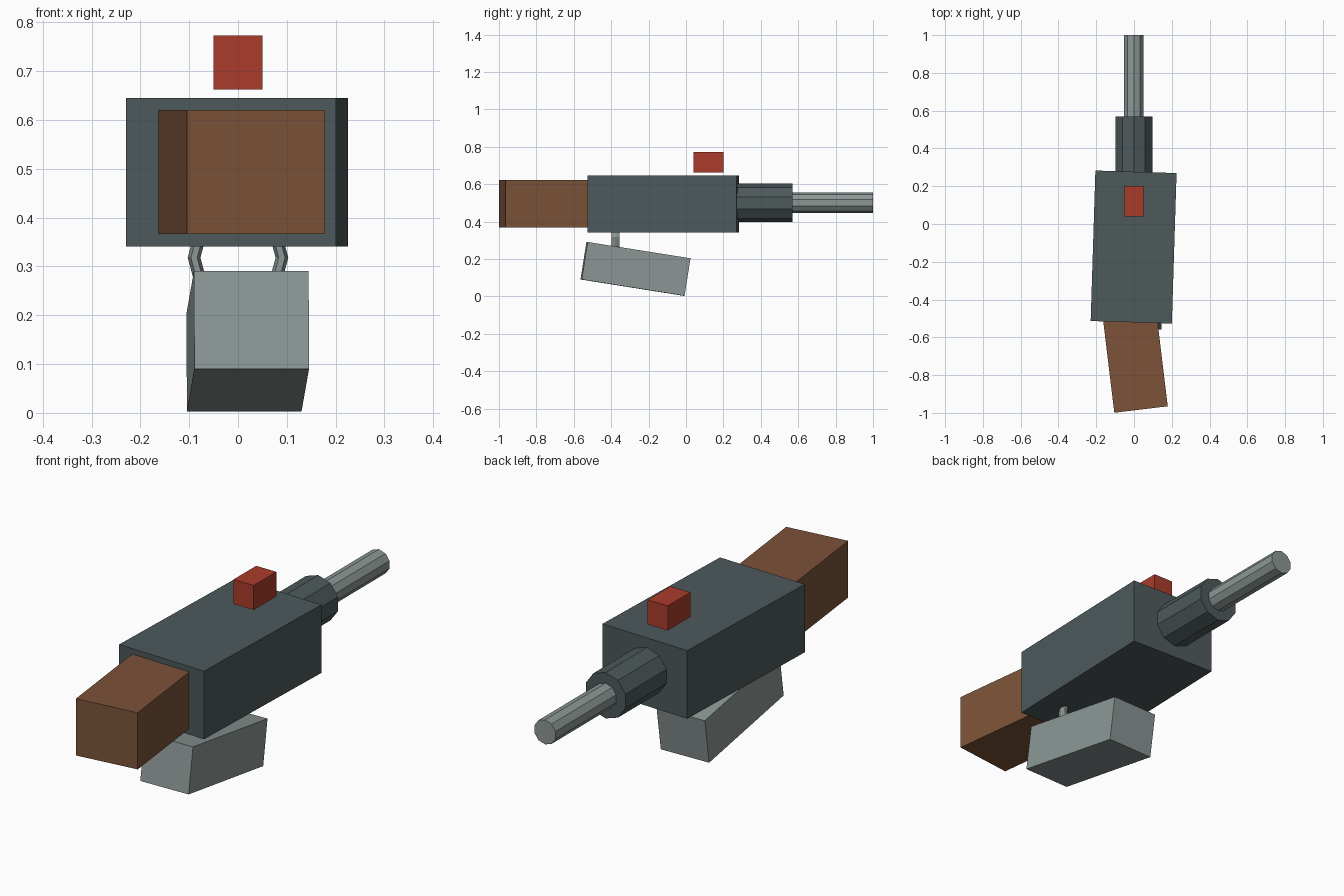
import bpy
from math import radians

if "Cube" in bpy.data.objects:
    bpy.data.objects.remove(bpy.data.objects["Cube"])


def material(name, rgb):
    m = bpy.data.materials.new(name)
    m.diffuse_color = (*rgb, 1)
    m.use_nodes = True
    m.node_tree.nodes["Principled BSDF"].inputs["Base Color"].default_value = m.diffuse_color
    return m


DARK = material("dark_metal", (0.075, 0.1, 0.105))
LIGHT = material("light_metal", (0.26, 0.31, 0.3))
WOOD = material("wood", (0.2, 0.085, 0.04))
RED = material("red", (0.4, 0.045, 0.025))


def finish(name, mat, scale=None):
    o = bpy.context.object
    o.name = name
    if scale:
        o.scale = scale
    o.data.materials.append(mat)
    return o


def box(name, centre, size, mat, pitch=0, yaw=0):
    bpy.ops.mesh.primitive_cube_add(size=1, location=centre,
                                    rotation=(radians(pitch), 0, radians(yaw)))
    return finish(name, mat, size)


def tube(name, y0, y1, radius, mat):
    # ten-sided cylinder along y with a corner pointing up
    bpy.ops.mesh.primitive_cylinder_add(vertices=10, radius=radius, depth=y1 - y0,
                                        location=(-0.001, (y0 + y1) / 2, 0.5),
                                        rotation=(radians(90), 0, 0))
    return finish(name, mat)


# Main body, slightly turned
box("body", (-0.002, -0.122, 0.493), (0.43, 0.797, 0.305), DARK, yaw=-1.8)

# Wooden stock, running into the rear of the body
box("stock", (0.006, -0.724, 0.494), (0.285, 0.52, 0.254), WOOD, yaw=6.9)

# Barrel and its thicker sleeve
tube("barrel_sleeve", 0.17, 0.57, 0.103, DARK)
tube("barrel", 0.5, 1.0, 0.055, LIGHT)

# Floating sight block
box("sight", (0, 0.12, 0.718), (0.1, 0.16, 0.11), RED)

# Tilted lower block
box("lower_block", (0.02, -0.27, 0.147), (0.235, 0.557, 0.203), LIGHT, pitch=-9.0, yaw=1.6)

# Ring joining the lower block to the body
bpy.ops.mesh.primitive_torus_add(major_segments=12, minor_segments=6,
                                 major_radius=0.09, minor_radius=0.013,
                                 location=(0, -0.378, 0.318),
                                 rotation=(radians(90), 0, 0))
finish("link_ring", LIGHT, (1, 1, 1.9))
